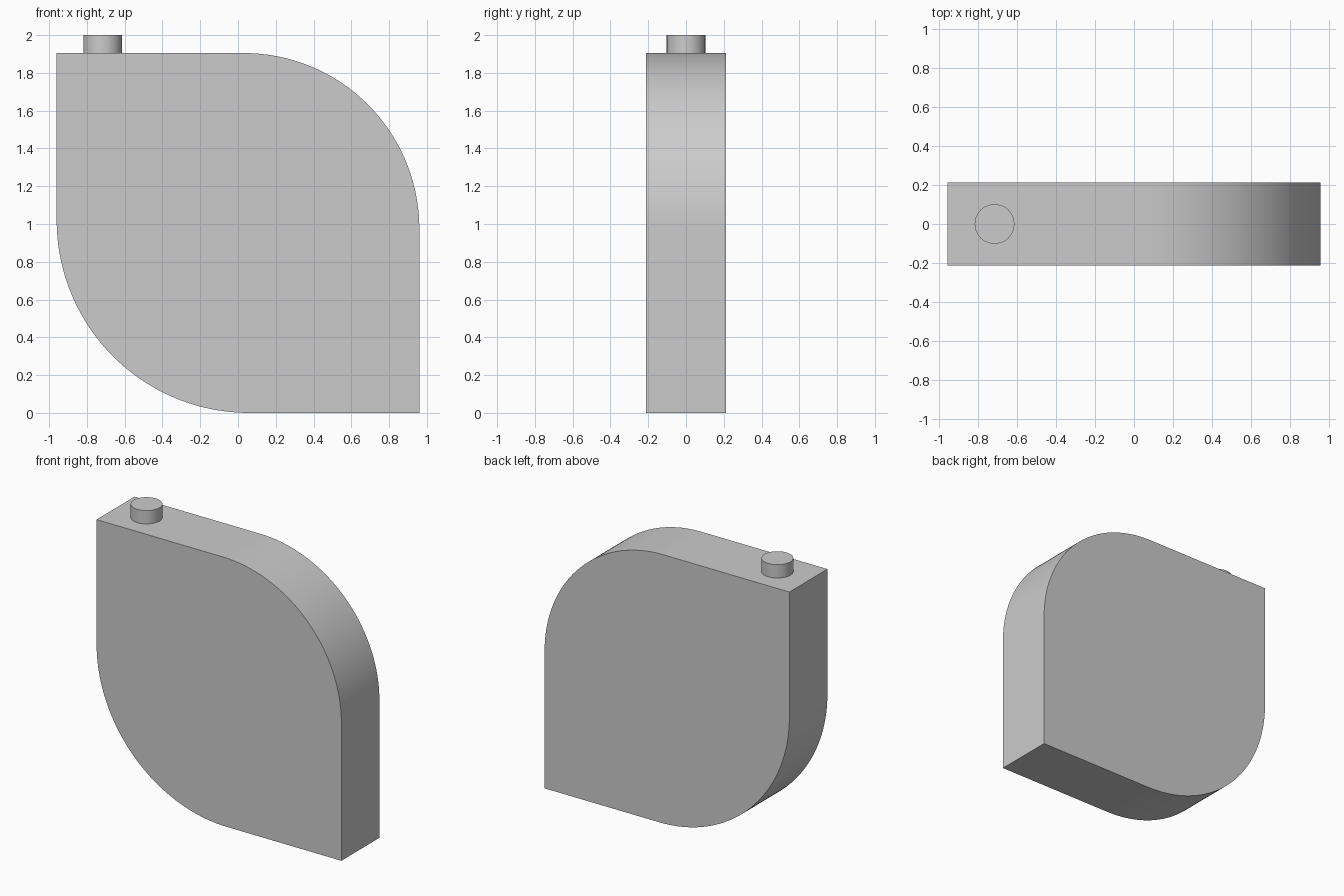
import bpy, bmesh, math

if "Cube" in bpy.data.objects:
    bpy.data.objects.remove(bpy.data.objects["Cube"])

W, H, D = 0.96, 1.905, 0.213   # half width, height, half depth
R_TOP, R_LOW = 0.93, 1.02      # radii of the two rounded corners
STEPS = 48


def arc(cx, cz, r, start):
    """Quarter circle, counter-clockwise from the start angle."""
    return [(cx + r * math.cos(start + i / STEPS * math.pi / 2),
             cz + r * math.sin(start + i / STEPS * math.pi / 2))
            for i in range(STEPS + 1)]


def finish(bm, name):
    bmesh.ops.recalc_face_normals(bm, faces=bm.faces[:])
    mesh = bpy.data.meshes.new(name)
    bm.to_mesh(mesh)
    bm.free()
    obj = bpy.data.objects.new(name, mesh)
    bpy.context.collection.objects.link(obj)
    bpy.ops.object.select_all(action='DESELECT')
    obj.select_set(True)
    bpy.context.view_layer.objects.active = obj
    bpy.ops.object.shade_smooth_by_angle(angle=math.radians(30))


# Leaf-shaped slab: two square corners, two large round corners
profile = [(W, 0)]
profile += arc(W - R_TOP, H - R_TOP, R_TOP, 0)
profile += [(-W, H)]
profile += arc(-W + R_LOW, R_LOW, R_LOW, math.pi)
bm = bmesh.new()
front = bm.faces.new([bm.verts.new((x, -D, z)) for x, z in profile])
back = bmesh.ops.extrude_face_region(bm, geom=[front], use_keep_orig=True)['geom']
bmesh.ops.translate(bm, vec=(0, 2 * D, 0),
                    verts=[v for v in back if isinstance(v, bmesh.types.BMVert)])
finish(bm, "body")

# Small round peg on the top edge
bm = bmesh.new()
bmesh.ops.create_cone(bm, cap_ends=True, segments=48, radius1=0.102,
                      radius2=0.102, depth=2.0 - H)
bmesh.ops.translate(bm, vec=(-0.717, 0, (2.0 + H) / 2), verts=bm.verts[:])
finish(bm, "top_peg")
